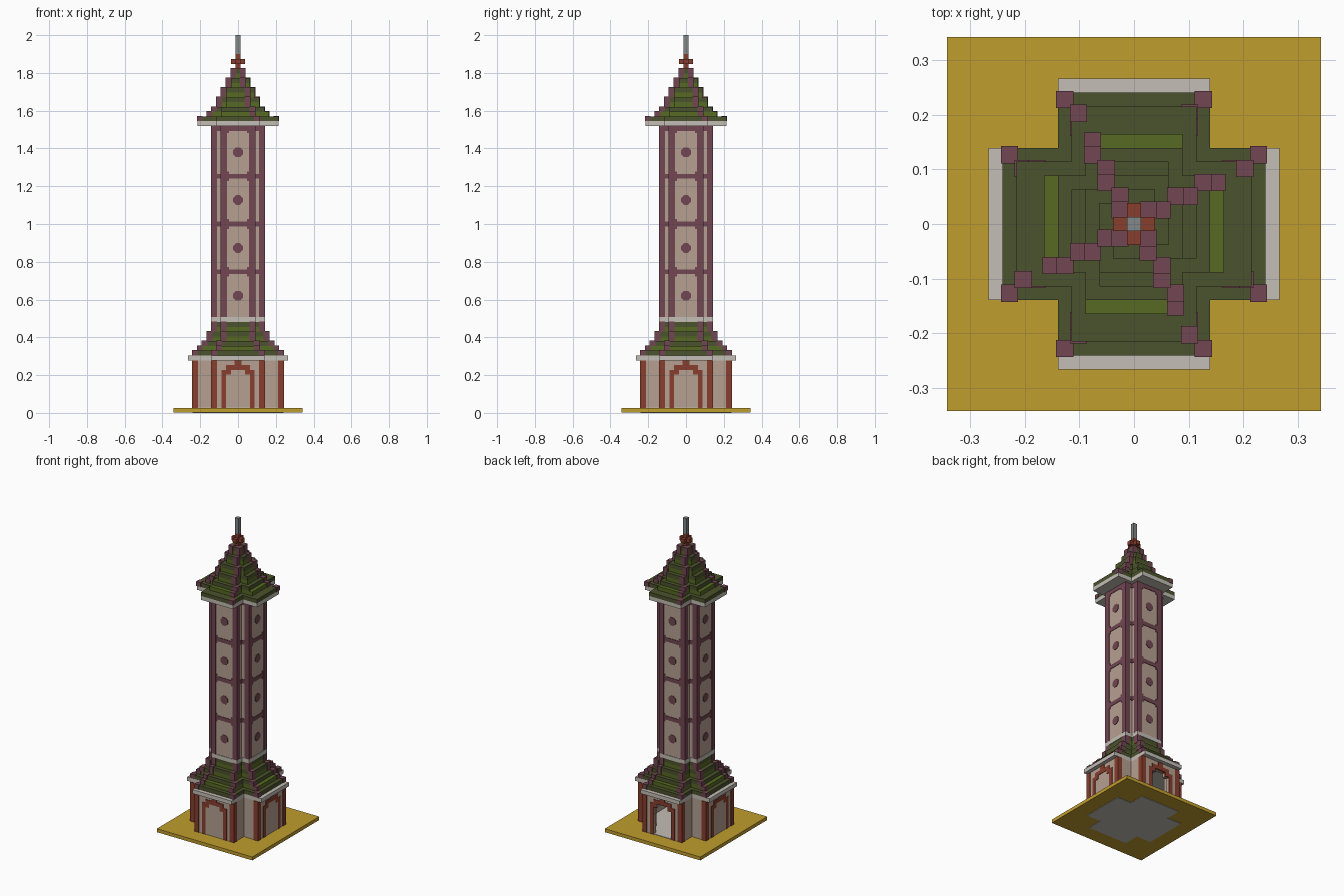
import bpy, bmesh
from math import pi
from mathutils import Matrix, Vector

V = 2 / 79      # one block
E = 0.12        # how far painted trim stands proud, in blocks

cube = bpy.data.objects.get("Cube")
if cube:
    bpy.data.objects.remove(cube, do_unlink=True)


def material(name, rgb):
    lin = [((c / 255 + 0.055) / 1.055) ** 2.4 for c in rgb] + [1]
    m = bpy.data.materials.new(name)
    m.use_nodes = True
    m.diffuse_color = lin
    m.node_tree.nodes["Principled BSDF"].inputs["Base Color"].default_value = lin
    return m


GOLD = material("gold ground", (192, 157, 46))
WHITE = material("pale stone", (196, 190, 182))
WALL = material("pink plaster", (182, 160, 145))
RED = material("brick red", (137, 62, 46))
PLUM = material("plum trim", (114, 70, 82))
DARK = material("dark green tile", (75, 82, 45))
LIGHT = material("light green tile", (86, 106, 34))
GREY = material("grey metal", (130, 135, 135))


# Solids are (outline, bottom, top), measured in blocks
def box(x0, x1, y0, y1, z0, z1):
    return [(x0, y0), (x1, y0), (x1, y1), (x0, y1)], z0, z1


def cross(a, w, z0, z1):
    arm = [(-w, -w), (-w, -a), (w, -a)]
    pts = []
    for k in range(4):
        pts += [turn(p, k) for p in arm]
    return pts, z0, z1


def turn(p, k):
    for _ in range(k):
        p = (-p[1], p[0])
    return p


def around(solids, sides=range(4)):
    return [([turn(p, k) for p in pts], z0, z1) for k in sides for pts, z0, z1 in solids]


def mirrored(x0, x1, y0, y1, z0, z1):
    return [box(x0, x1, y0, y1, z0, z1), box(-x1, -x0, y0, y1, z0, z1)]


def post(x, y, z0, z1, grow=E):
    r = 0.5 + grow
    return box(x - r, x + r, y - r, y + r, z0, z1)


def finish(name, mat, bm):
    bmesh.ops.recalc_face_normals(bm, faces=bm.faces)
    me = bpy.data.meshes.new(name)
    bm.to_mesh(me)
    bm.free()
    me.materials.append(mat)
    ob = bpy.data.objects.new(name, me)
    bpy.context.collection.objects.link(ob)


def build(name, mat, solids):
    bm = bmesh.new()
    for pts, z0, z1 in solids:
        low = [bm.verts.new((x * V, y * V, z0 * V)) for x, y in pts]
        high = [bm.verts.new((x * V, y * V, z1 * V)) for x, y in pts]
        bm.faces.new(low[::-1])
        bm.faces.new(high)
        for i in range(len(pts)):
            j = (i + 1) % len(pts)
            bm.faces.new((low[i], low[j], high[j], high[i]))
    finish(name, mat, bm)


# Ground and floor
build("ground_plate", GOLD, [box(-13.5, 13.5, -13.5, 13.5, E, 1)])
build("floor", WHITE, [cross(9.5, 5.5, 0, 1 + E)])

# Hollow lower storey: closed on three sides, open doorway at the back
sides = around(mirrored(4.5, 5.5, -8.5, -5.5, 1, 11))
closed = around([box(-5.5, 5.5, -9.5, -8.5, 1, 11)], (0, 1, 3))
doorway = around(mirrored(2.5, 5.5, -9.5, -8.5, 1, 8)
                 + mirrored(1.5, 5.5, -9.5, -8.5, 8, 9)
                 + [box(-5.5, 5.5, -9.5, -8.5, 9, 11)], (2,))
build("lower_walls", WALL, sides + closed + doorway)
build("lower_corner_posts", RED, around([post(5, -9, 1, 11), post(-5, -9, 1, 11)]))
f0, f1 = -9.5 - E, -9
arch = (mirrored(2.5, 3.5, f0, f1, 1, 9) + mirrored(1.5, 2.5, f0, f1, 8, 9)
        + [box(-2.5, 2.5, f0, f1, 9, 10), box(-0.7, 0.7, f0, f1, 10, 11)])
build("door_arches", RED, around(arch))
build("lower_cornice", WHITE, [cross(10.5, 5.5, 11, 12)])

# Stepped roofs: (arm length, arm half width, bottom, top) of each step
lower_roof = [(9.5, 5.5, 12, 13), (8.5, 4.5, 13, 14), (7.5, 4.5, 14, 15),
              (6.5, 3.5, 15, 17), (5.5, 3.5, 17, 19)]
upper_roof = [(8.5, 4.5, 61, 62), (6.5, 3.5, 62, 63), (5.5, 3.5, 63, 64),
              (4.5, 2.5, 64, 66), (3.5, 2.5, 66, 68), (2.5, 1.5, 68, 70),
              (1.5, 1.5, 70, 72)]


def roof(name, steps, light_parity, both):
    tiles = {True: [], False: []}
    hips = []
    for a, w, z0, z1 in steps:
        for z in range(z0, z1):
            c = cross(a, w, z, z + 1) if a > w else box(-a, a, -a, a, z, z + 1)
            tiles[z % 2 == light_parity].append(c)
        hips.append(post(w - 0.5, 0.5 - a, z0, z1 + E))
        if both:
            hips.append(post(0.5 - w, 0.5 - a, z0, z1 + E))
    build(name + "_light_tiles", LIGHT, tiles[True])
    build(name + "_dark_tiles", DARK, tiles[False])
    build(name + "_hips", PLUM, around(hips))


roof("lower_roof", lower_roof, 1, True)
roof("upper_roof", upper_roof, 0, False)

# Tower shaft with corner posts and storey bands
build("shaft_base_course", WHITE, [cross(5.5 + E, 3.5 + E, 19, 20)])
build("shaft", WALL, [cross(5.5, 3.5, 20, 60)])
build("shaft_posts", PLUM, around([post(3, -5, 20, 60, E * 1.3), post(-3, -5, 20, 60, E * 1.3)]))
bands, brackets = [], []
for z in (29, 39, 49, 59):
    bands.append(cross(5.5 + E, 3.5 + E, z, z + 1))
    brackets += around(mirrored(1.9, 2.6, -5.5 - E, -5, z - 0.5, min(z + 1.5, 60)))
build("storey_bands", PLUM, bands)
build("band_brackets", PLUM, brackets)

# Round windows
bm = bmesh.new()
for k in range(4):
    for z in (24.5, 34.5, 44.5, 54.5):
        m = (Matrix.Rotation(k * pi / 2, 4, "Z") @ Matrix.Translation(Vector((0, -5.5, z)) * V)
             @ Matrix.Rotation(pi / 2, 4, "X") @ Matrix.Rotation(pi / 8, 4, "Z"))
        bmesh.ops.create_cone(bm, cap_ends=True, segments=8, radius1=1.1 * V, radius2=1.1 * V,
                              depth=2 * E * V, matrix=m)
finish("round_windows", PLUM, bm)

# Eave, finial and spire
build("upper_cornice", WHITE, [cross(8.5, 4.5, 60, 61)])
build("finial", RED, [post(0, 0, 72, 75, 0), cross(1.5, 0.5, 73, 74)])
build("spire", GREY, [post(0, 0, 75, 79, 0)])
